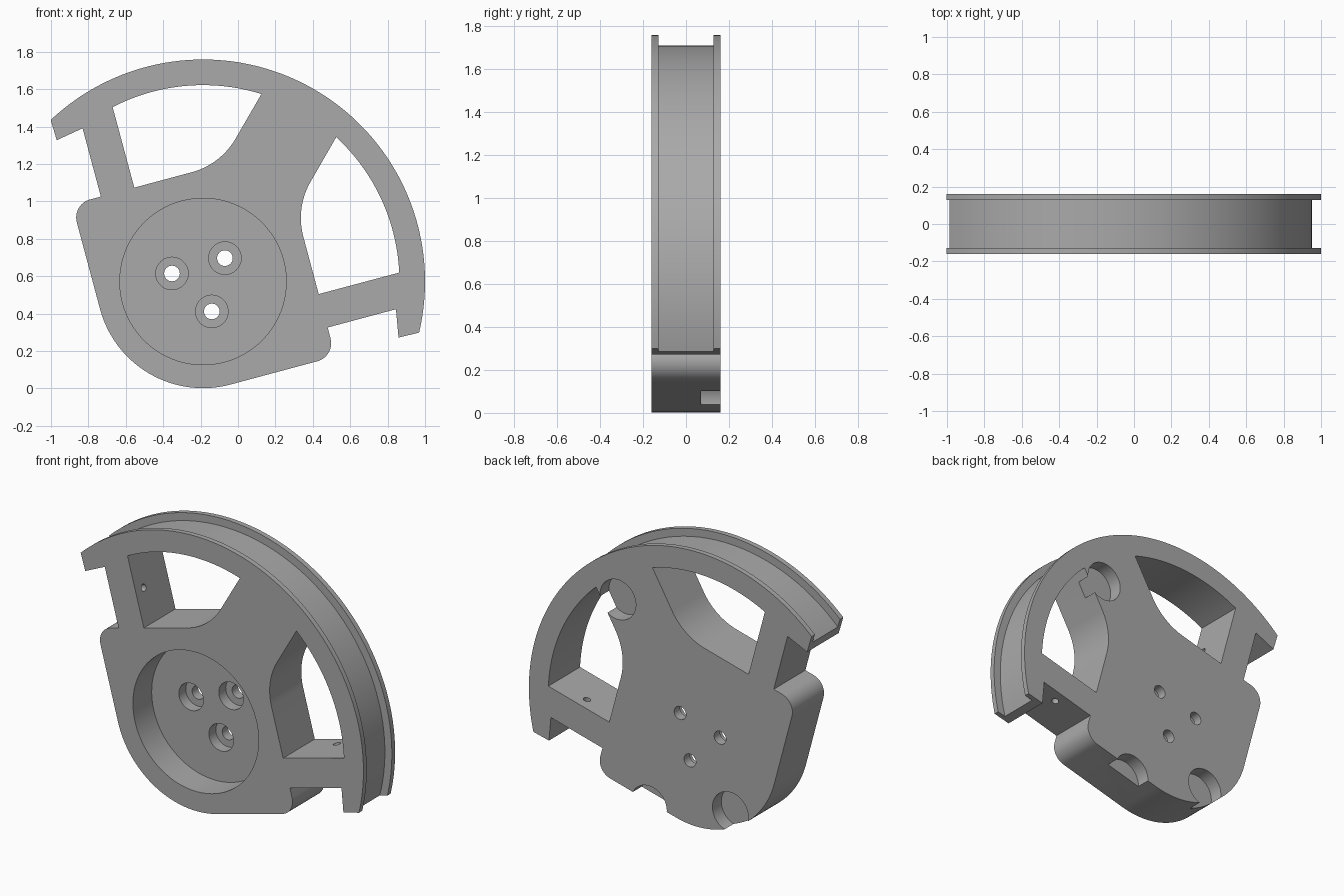
import bpy, bmesh, math
from math import sin, cos, radians, atan2
from mathutils import Matrix, Vector

if "Cube" in bpy.data.objects:
    bpy.data.objects.remove(bpy.data.objects["Cube"])

HUB = (-0.187, 0.572)      # centre of the hub in x and z
TILT = radians(15)         # the whole profile is drawn square, then tilted
HALF = 0.16                # half thickness
RIM, GROOVE, RIM_IN, BODY = 1.187, 1.138, 1.05, 0.57
TOP, ARM_OUT, ARM_IN, ROUND = 0.58, -0.41, -0.225, 0.1

grey = bpy.data.materials.new("plain_grey")
grey.use_nodes = True
colour = (0.4, 0.4, 0.4, 1)
grey.diffuse_color = colour
grey.node_tree.nodes["Principled BSDF"].inputs["Base Color"].default_value = colour


def arc(a, b, r, start, end, n):
    angles = [radians(start + (end - start) * i / n) for i in range(n + 1)]
    return [(a + r * cos(t), b + r * sin(t)) for t in angles]


def mirrored(points):
    return [(b, a) for a, b in reversed(points)]


def local(x, z):
    dx, dz = x - HUB[0], z - HUB[1]
    return dx * cos(TILT) + dz * sin(TILT), dz * cos(TILT) - dx * sin(TILT)


def place(bm, name):
    """Turn a mesh drawn in the square frame into a tilted object."""
    turn = Matrix.Translation((HUB[0], 0, HUB[1])) @ Matrix.Rotation(-TILT, 4, 'Y')
    bm.transform(turn)
    bmesh.ops.recalc_face_normals(bm, faces=bm.faces)
    mesh = bpy.data.meshes.new(name)
    bm.to_mesh(mesh)
    bm.free()
    mesh.materials.append(grey)
    obj = bpy.data.objects.new(name, mesh)
    bpy.context.collection.objects.link(obj)
    return obj


def prism(name, points, y0, y1):
    bm = bmesh.new()
    face = bm.faces.new([bm.verts.new((a, y0, b)) for a, b in points])
    new = bmesh.ops.extrude_face_region(bm, geom=[face])["geom"]
    moved = [v for v in new if isinstance(v, bmesh.types.BMVert)]
    bmesh.ops.translate(bm, verts=moved, vec=(0, y1 - y0, 0))
    return place(bm, name)


def disc(name, centre, r, y0, y1, n=40):
    return prism(name, arc(*centre, r, 0, 360, n)[:-1], y0, y1)


def cut(target, cutter):
    cutter.hide_render = True
    mod = target.modifiers.new("cut", 'BOOLEAN')
    mod.operation, mod.solver, mod.object = 'DIFFERENCE', 'EXACT', cutter
    bpy.context.view_layer.objects.active = target
    bpy.ops.object.modifier_apply(modifier=mod.name)
    bpy.data.objects.remove(cutter)


# Outline: round hub, rounded shoulder, arm, hook and outer rim, then mirrored
hook_b = math.sqrt(RIM ** 2 - 0.563 ** 2)
hook_angle = math.degrees(atan2(hook_b, -0.563))
half = arc(0, 0, BODY, 225, 180, 24)
half += arc(ROUND - BODY, TOP - ROUND, ROUND, 180, 90, 12)
half += [(ARM_OUT, TOP), (ARM_OUT, 0.958), (-0.56, 0.932)]
half += arc(0, 0, RIM, hook_angle, 45, 48)
wheel = prism("sector_wheel", half + mirrored(half)[1:-1], -HALF, HALF)

# Two windows between the arms and the central spoke
window = [(ARM_IN, TOP)] + arc(0.093, TOP + 0.386, 0.386, -90, -45, 14)
window += arc(0, 0, RIM_IN, 57.7, 102.4, 30)
for shape in (window, mirrored(window)):
    cut(wheel, prism("window_cutter", shape, -0.3, 0.3))

# Groove round the rim
bm = bmesh.new()
section = [(GROOVE, -0.127), (1.4, -0.127), (1.4, 0.127), (GROOVE, 0.127)]
rings = [[bm.verts.new((r * cos(t), y, r * sin(t))) for r, y in section]
         for t in [radians(45 + 3 * (i - 30)) for i in range(61)]]
for p, q in zip(rings, rings[1:]):
    for i in range(4):
        j = (i + 1) % 4
        bm.faces.new((p[i], p[j], q[j], q[i]))
bm.faces.new(rings[0])
bm.faces.new(rings[-1])
cut(wheel, place(bm, "groove_cutter"))

# Round front pocket with three counterbored screw holes
POCKET = 0.03
cut(wheel, disc("pocket_cutter", (0, 0), 0.445, -0.3, POCKET, 80))
for x, z in ((-0.353, 0.615), (-0.07, 0.697), (-0.14, 0.412)):
    cut(wheel, disc("counterbore_cutter", local(x, z), 0.087, -0.1, POCKET + 0.07))
    cut(wheel, disc("screw_cutter", local(x, z), 0.042, -0.1, 0.3, 24))

# Round recesses in the back that break through the edges
for centre in ((-0.338, -0.338), (0.19, -0.596), local(0.37, 1.305)):
    cut(wheel, disc("recess_cutter", centre, 0.127, 0.07, 0.3))

# Small cord hole across each arm
for name, centre, axis in (("left", (-0.32, -0.08, 0.8), 'Y'),
                           ("right", (0.8, 0.08, -0.32), 'X')):
    bm = bmesh.new()
    bmesh.ops.create_cone(bm, cap_ends=True, segments=16, radius1=0.022,
                          radius2=0.022, depth=0.3)
    if axis == 'Y':
        bm.transform(Matrix.Rotation(radians(90), 4, 'Y'))
    bm.transform(Matrix.Translation(Vector(centre)))
    cut(wheel, place(bm, name + "_cord_cutter"))

# Smooth curves, sharp edges
bpy.ops.object.select_all(action='DESELECT')
wheel.select_set(True)
bpy.context.view_layer.objects.active = wheel
bpy.ops.object.shade_smooth_by_angle(angle=radians(25))
